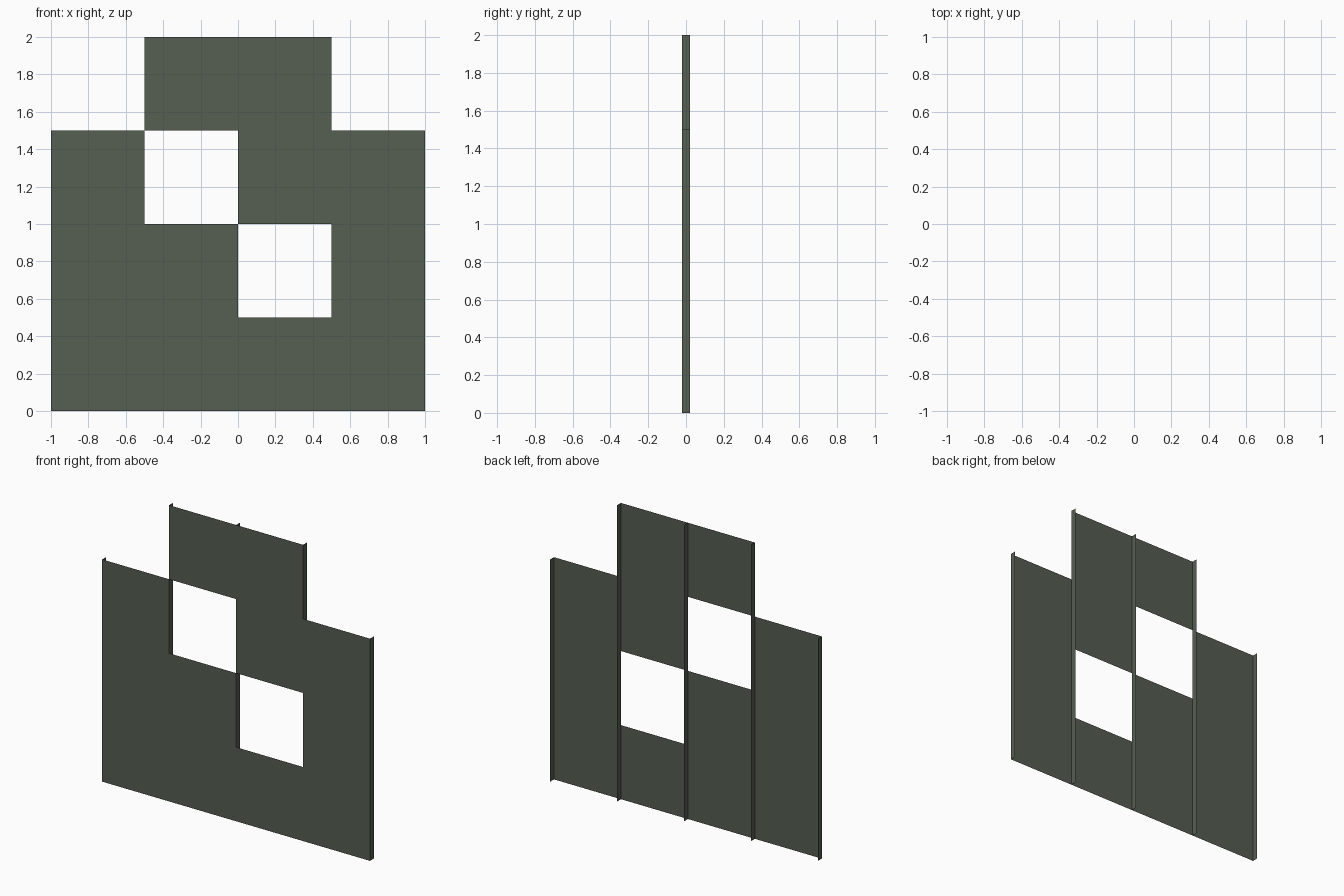
import bpy

if "Cube" in bpy.data.objects:
    bpy.data.objects.remove(bpy.data.objects["Cube"])

CELL = 0.5          # panel grid size
FRONT, BACK = -0.02, 0.02

mat = bpy.data.materials.new("dark grey green")
mat.diffuse_color = (0.092, 0.112, 0.083, 1)
mat.use_nodes = True
mat.node_tree.nodes["Principled BSDF"].inputs["Base Color"].default_value = mat.diffuse_color


def sheet(name, verts, faces):
    """Thin single-surface part."""
    me = bpy.data.meshes.new(name)
    me.from_pydata(verts, [], faces)
    me.materials.append(mat)
    ob = bpy.data.objects.new(name, me)
    bpy.context.collection.objects.link(ob)
    return ob


# Front panel: one row per half unit of height, bottom row first; "." is an opening
rows = ["####",
        "##.#",
        "#.##",
        ".##."]
verts = [(-1 + i * CELL, FRONT, j * CELL) for j in range(5) for i in range(5)]
faces = []
for j, row in enumerate(rows):
    for i, c in enumerate(row):
        if c == "#":
            a = j * 5 + i
            faces.append((a, a + 1, a + 6, a + 5))
sheet("front_panel", verts, faces)

# Upright ribs behind the panel seams: the outer pair is shorter
for n, x in enumerate((-1, -0.5, 0, 0.5, 1)):
    top = 1.5 if abs(x) == 1 else 2.0
    ring = [(x, FRONT, 0), (x, BACK, 0), (x, BACK, top), (x, FRONT, top)]
    sheet(f"upright_rib_{n + 1}", ring, [(0, 1, 2, 3) if x >= 0 else (3, 2, 1, 0)])
